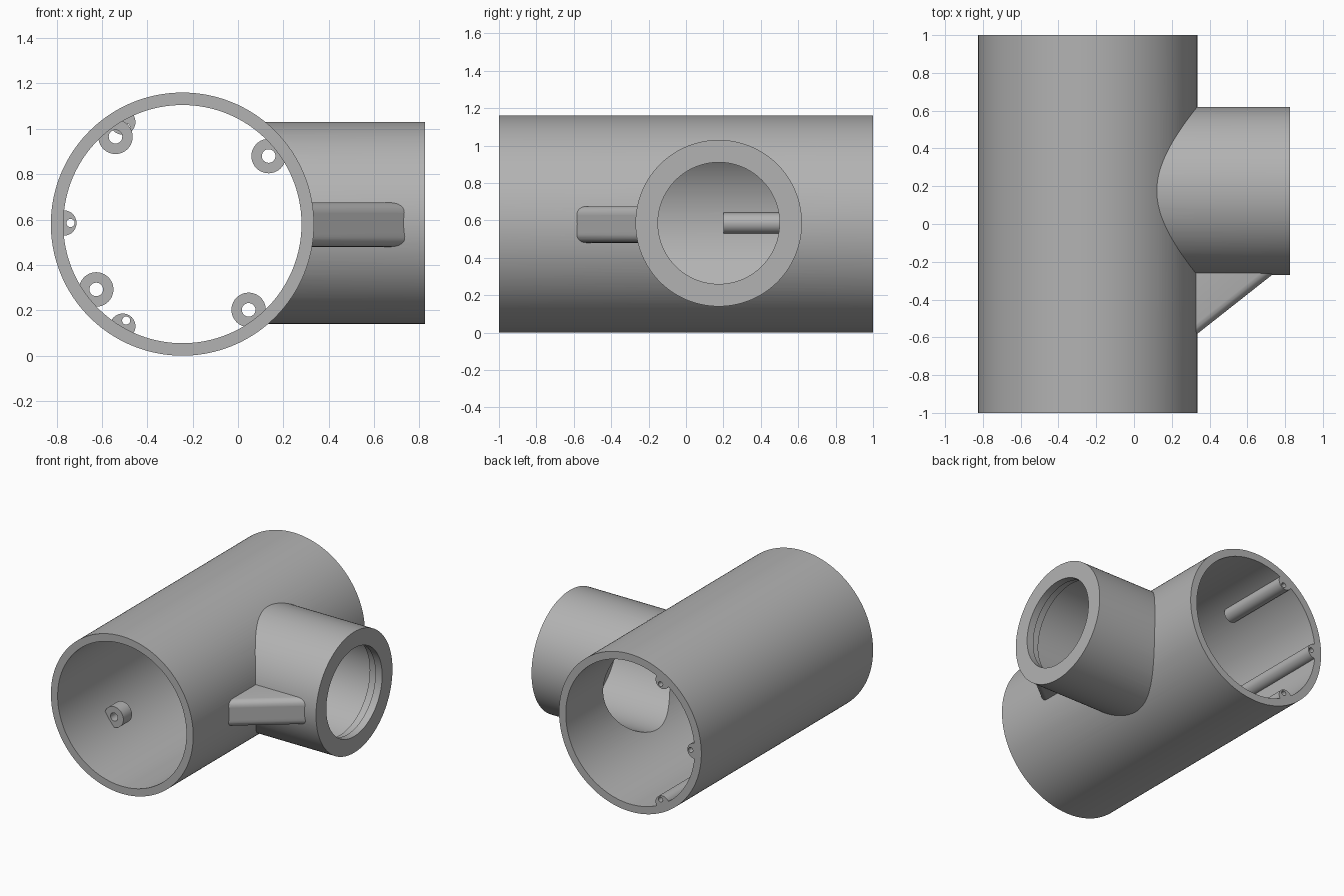
import bpy, bmesh, math
from mathutils import Matrix, Vector

if "Cube" in bpy.data.objects:
    bpy.data.objects.remove(bpy.data.objects["Cube"], do_unlink=True)

grey = bpy.data.materials.new("plain grey")
grey.use_nodes = True
grey.diffuse_color = (0.45, 0.45, 0.45, 1)
grey.node_tree.nodes["Principled BSDF"].inputs["Base Color"].default_value = (0.45, 0.45, 0.45, 1)


def make(name, bm):
    bmesh.ops.recalc_face_normals(bm, faces=bm.faces)
    mesh = bpy.data.meshes.new(name)
    bm.to_mesh(mesh)
    bm.free()
    mesh.materials.append(grey)
    ob = bpy.data.objects.new(name, mesh)
    bpy.context.collection.objects.link(ob)
    return ob


def cylinder(name, axis, radius, start, end, u, v, segments=128):
    """Cylinder along X (u, v = y, z) or along Y (u, v = x, z)."""
    bm = bmesh.new()
    mid = (start + end) / 2
    if axis == "X":
        place = Matrix.Translation((mid, u, v)) @ Matrix.Rotation(math.pi / 2, 4, "Y")
    else:
        place = Matrix.Translation((u, mid, v)) @ Matrix.Rotation(math.pi / 2, 4, "X")
    bmesh.ops.create_cone(bm, cap_ends=True, segments=segments, radius1=radius,
                          radius2=radius, depth=end - start, matrix=place)
    return make(name, bm)


def combine(target, tool, operation):
    mod = target.modifiers.new("combine", "BOOLEAN")
    mod.operation = operation
    mod.solver = "EXACT"
    mod.object = tool
    bpy.context.view_layer.objects.active = target
    bpy.ops.object.modifier_apply(modifier=mod.name)
    bpy.data.objects.remove(tool, do_unlink=True)


CX, CZ = -0.245, 0.58      # main tube axis
BY, BZ = 0.175, 0.585      # branch axis

# Outer shells of the main tube and the side branch
body = cylinder("tee_pipe", "Y", 0.58, -1, 1, CX, CZ, 160)
combine(body, cylinder("branch", "X", 0.445, -0.1, 0.825, BY, BZ), "UNION")

# Triangular gusset in the corner, with rounded sloping edges
bm = bmesh.new()
corners = [(0.30, -0.609), (0.30, -0.24), (0.768, -0.24)]
low = bm.faces.new([bm.verts.new((x, y, 0.48)) for x, y in corners])
ext = bmesh.ops.extrude_face_region(bm, geom=[low])
bmesh.ops.translate(bm, vec=Vector((0, 0, 0.195)),
                    verts=[g for g in ext["geom"] if isinstance(g, bmesh.types.BMVert)])
slope = [e for e in bm.edges
         if abs(e.verts[0].co.z - e.verts[1].co.z) < 0.01
         and abs(e.verts[0].co.x - e.verts[1].co.x) > 0.1
         and abs(e.verts[0].co.y - e.verts[1].co.y) > 0.1]
bmesh.ops.bevel(bm, geom=slope, offset=0.045, segments=6, profile=0.5, affect="EDGES")
combine(body, make("gusset", bm), "UNION")

# Stepped bore of the branch, narrowest at the mouth
for radius, start, end in [(0.39, 0, 0.71), (0.345, 0.02, 0.77), (0.325, 0.04, 0.9)]:
    combine(body, cylinder("branch_bore", "X", radius, start, end, BY, BZ), "DIFFERENCE")

# Screw bosses: x, z, radius, start y, end y, hole x, hole z, hole radius
big = [(-0.54, 0.965), (0.135, 0.88), (-0.625, 0.292), (0.047, 0.202)]
bosses = [(x, z, 0.076, -0.55, -0.45, x, z, 0.03) for x, z in big]
bosses += [(-0.508, CZ + s * 0.45, 0.056, 0.42, 1.2, -0.493, CZ + s * 0.425, 0.018)
           for s in (-1, 1)]
bosses.append((-0.768, 0.585, 0.056, 0.2, 1.2, -0.738, 0.585, 0.018))

# Main bore, leaving the bosses standing
bore = cylinder("main_bore", "Y", 0.525, -1.1, 1.1, CX, CZ, 160)
for x, z, r, y0, y1, hx, hz, hr in bosses:
    combine(bore, cylinder("boss", "Y", r, y0, y1, x, z, 40), "DIFFERENCE")
combine(body, bore, "DIFFERENCE")

# Screw holes through the bosses
for x, z, r, y0, y1, hx, hz, hr in bosses:
    combine(body, cylinder("screw_hole", "Y", hr, y0 - 0.05, y1 + 0.05, hx, hz, 24), "DIFFERENCE")

# Smooth shading with crisp edges
for ob in bpy.context.selected_objects:
    ob.select_set(False)
body.select_set(True)
bpy.context.view_layer.objects.active = body
bpy.ops.object.shade_smooth_by_angle(angle=math.radians(30))
